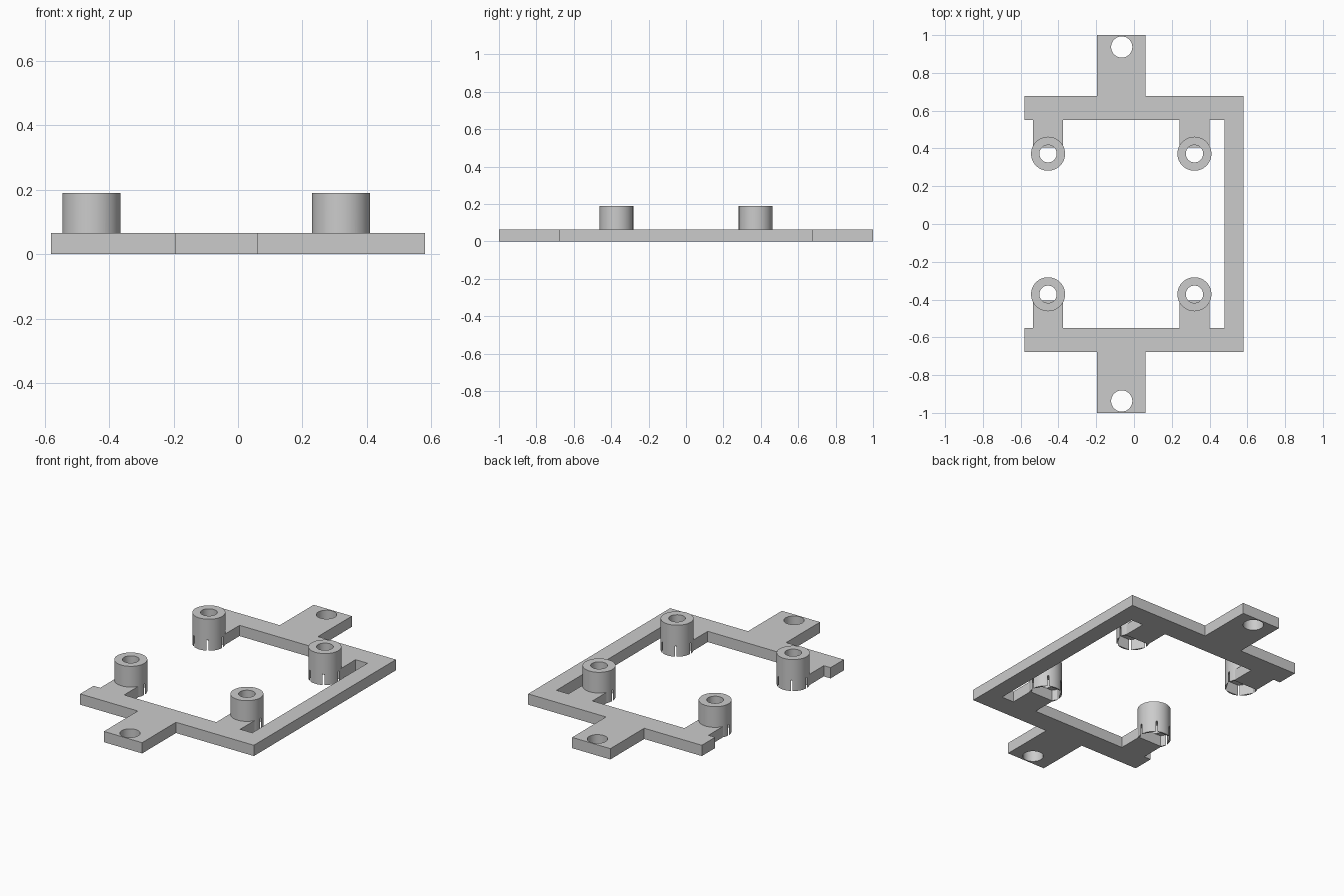
import bpy
import bmesh
import math

if "Cube" in bpy.data.objects:
    bpy.data.objects.remove(bpy.data.objects["Cube"])

PLATE = 0.065
BOSS_TOP = 0.19
BOSS_X = (-0.455, 0.32)
BOSS_Y = 0.372

grey = bpy.data.materials.new("light_grey")
grey.use_nodes = True
grey.diffuse_color = (0.6, 0.6, 0.6, 1)
grey.node_tree.nodes["Principled BSDF"].inputs["Base Color"].default_value = (0.6, 0.6, 0.6, 1)


def prism(name, outline, z0, z1):
    """Extrude a flat outline from z0 up to z1."""
    bm = bmesh.new()
    face = bm.faces.new([bm.verts.new((x, y, z0)) for x, y in outline])
    new = bmesh.ops.extrude_face_region(bm, geom=[face])["geom"]
    verts = [v for v in new if isinstance(v, bmesh.types.BMVert)]
    bmesh.ops.translate(bm, verts=verts, vec=(0, 0, z1 - z0))
    bmesh.ops.recalc_face_normals(bm, faces=bm.faces)
    mesh = bpy.data.meshes.new(name)
    bm.to_mesh(mesh)
    bm.free()
    mesh.materials.append(grey)
    obj = bpy.data.objects.new(name, mesh)
    bpy.context.collection.objects.link(obj)
    return obj


def ring(x, y, r, n):
    return [(x + r * math.cos(math.tau * i / n), y + r * math.sin(math.tau * i / n))
            for i in range(n)]


def cut(obj, cutter):
    """Subtract the cutter, apply the result and delete the cutter."""
    mod = obj.modifiers.new("cut", "BOOLEAN")
    mod.operation, mod.solver, mod.object = "DIFFERENCE", "EXACT", cutter
    bpy.context.view_layer.objects.active = obj
    bpy.ops.object.modifier_apply(modifier=mod.name)
    bpy.data.objects.remove(cutter)


def smooth(obj):
    bpy.ops.object.select_all(action="DESELECT")
    obj.select_set(True)
    bpy.context.view_layer.objects.active = obj
    bpy.ops.object.shade_smooth_by_angle(angle=math.radians(30))


# Flat frame: back half outline from the side rail round to the open end
half = [(0.58, 0.677), (0.06, 0.677), (0.06, 1), (-0.195, 1), (-0.195, 0.677),
        (-0.58, 0.677), (-0.58, 0.55)]
for bx in BOSS_X:
    half += [(bx - 0.08, 0.55), (bx - 0.08, 0.405), (bx + 0.08, 0.405), (bx + 0.08, 0.55)]
half.append((0.48, 0.55))
frame = prism("frame", half + [(x, -y) for x, y in reversed(half)], 0, PLATE)

# Mounting holes in the end lugs
for side in (-1, 1):
    cut(frame, prism("lug_hole", ring(-0.065, side * 0.937, 0.056, 48), -0.1, 0.2))
smooth(frame)

# Standoffs with a through hole and a hexagonal nut pocket underneath
for side, end in ((-1, "front"), (1, "back")):
    for bx, hand in zip(BOSS_X, ("right", "left")):
        y = side * BOSS_Y
        boss = prism(f"{end}_{hand}_standoff", ring(bx, y, 0.09, 64), 0, BOSS_TOP)
        cut(boss, prism("bore", ring(bx, y, 0.046, 48), -0.1, 0.3))
        cut(boss, prism("nut_pocket", ring(bx, y, 0.0925, 6), -0.1, PLATE))
        smooth(boss)
